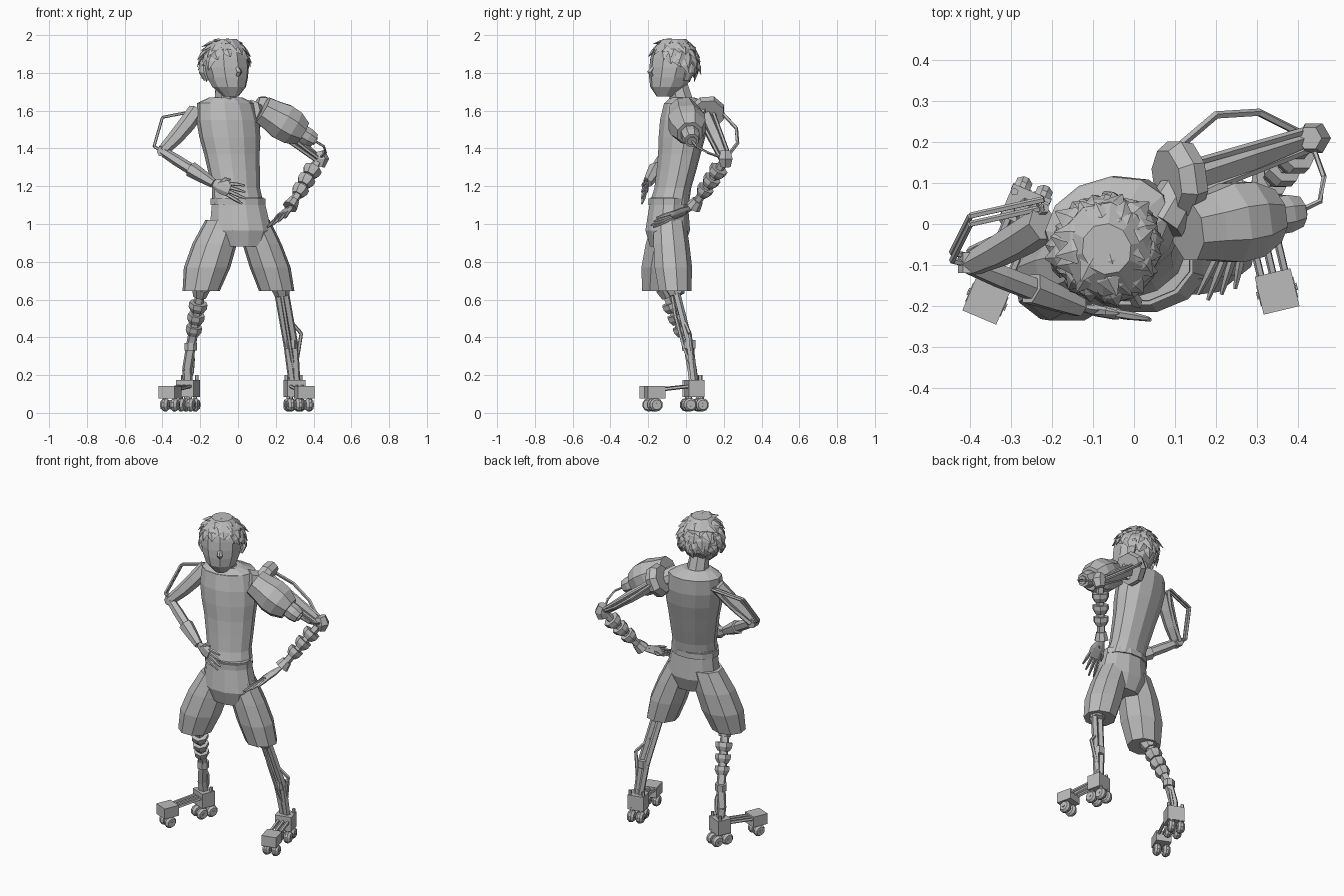
import bpy, bmesh, math, random
from mathutils import Vector, Matrix

cube = bpy.data.objects.get("Cube")
if cube:
    bpy.data.objects.remove(cube, do_unlink=True)

random.seed(4)
UP = Vector((0, 0, 1))
FRONT = Vector((0, -1, 0))
LEFT = Vector((1, 0, 0))
NONE = Vector()

grey = bpy.data.materials.new("plain_grey")
grey.use_nodes = True
shade = (0.5, 0.5, 0.5, 1)
grey.diffuse_color = shade
grey.node_tree.nodes["Principled BSDF"].inputs["Base Color"].default_value = shade


def finish(name, bm):
    bmesh.ops.recalc_face_normals(bm, faces=bm.faces[:])
    mesh = bpy.data.meshes.new(name)
    bm.to_mesh(mesh)
    bm.free()
    mesh.materials.append(grey)
    obj = bpy.data.objects.new(name, mesh)
    bpy.context.scene.collection.objects.link(obj)


def tube(name, start, end, radii, bow=NONE, sides=6, depth=1.0, ref=FRONT, axis=None, phase=0.5):
    """Loft evenly spaced rings from start to end, bowed sideways in the middle."""
    start, end, bow = Vector(start), Vector(end), Vector(bow)
    last = len(radii) - 1
    points = [start.lerp(end, i / last) + bow * math.sin(math.pi * i / last) for i in range(last + 1)]
    bm = bmesh.new()
    rings = []
    for i, (point, radius) in enumerate(zip(points, radii)):
        along = axis or (points[min(i + 1, last)] - points[max(i - 1, 0)]).normalized()
        side = along.cross(ref)
        if side.length < 0.05:
            side = along.cross(LEFT)
        side.normalize()
        out = side.cross(along) * depth
        angles = [(k + phase) * math.tau / sides for k in range(sides)]
        rings.append([bm.verts.new(point + (side * math.sin(a) + out * math.cos(a)) * radius) for a in angles])
    for low, high in zip(rings, rings[1:]):
        for k in range(sides):
            n = (k + 1) % sides
            bm.faces.new((low[k], low[n], high[n], high[k]))
    bm.faces.new(rings[0])
    bm.faces.new(rings[-1])
    finish(name, bm)


def rod(name, start, end, bow=NONE, radius=0.01):
    tube(name, start, end, [radius] * 4, bow, sides=5)


def linkage(name, joints, radius=0.01):
    for start, end in zip(joints, joints[1:]):
        rod(name, start, end, radius=radius)


def block(name, centre, size, yaw):
    bm = bmesh.new()
    place = Matrix.Translation(centre) @ Matrix.Rotation(yaw, 4, "Z") @ Matrix.Diagonal((*size, 1))
    bmesh.ops.create_cube(bm, size=1, matrix=place)
    finish(name, bm)


def flared_rings(name, start, end, count, first, final):
    """A stack of tapering cuffs between two points."""
    for i in range(count):
        low, high = start.lerp(end, i / count), start.lerp(end, (i + 0.75) / count)
        radius = first + (final - first) * i / count
        tube(name, low, high, [radius, radius, radius * 0.7], sides=7)


def hand(name, wrist, tip, spread, thumb_side):
    spread = Vector(spread).normalized()
    ahead = tip - wrist
    knuckle = wrist.lerp(tip, 0.5)
    tube(name + "_palm", wrist, knuckle, [0.02, 0.04, 0.04], depth=0.4, ref=ahead.cross(spread))
    for i in range(4):
        shift = spread * (i - 1.5) * 0.02
        tip_end = tip + shift * 1.6 - ahead * 0.06 * abs(i - 1)
        tube(name + "_finger", knuckle + shift - ahead * 0.05, tip_end, [0.01, 0.01, 0.005], sides=5)
    thumb = wrist.lerp(tip, 0.15)
    side = spread * thumb_side * 0.05
    tube(name + "_thumb", thumb, wrist.lerp(tip, 0.45) + side, [0.015, 0.01, 0.005], side * 0.4, sides=5)


# Joints
waist = Vector((0, -0.09, 1.1))
collar = Vector((-0.065, 0, 1.64))
nape = collar + UP * 0.03 + FRONT * 0.02
right_shoulder, left_shoulder = Vector((-0.22, 0, 1.6)), Vector((0.13, 0.11, 1.57))
right_elbow, left_elbow = Vector((-0.4, -0.1, 1.385)), Vector((0.43, 0.21, 1.345))
right_wrist, left_wrist = Vector((-0.13, -0.205, 1.215)), Vector((0.275, 0.04, 1.09))
right_knee, left_knee = Vector((-0.195, -0.115, 0.66)), Vector((0.225, -0.06, 0.67))
right_ankle, left_ankle = Vector((-0.25, 0.01, 0.35)), Vector((0.28, 0.02, 0.36))
right_heel, left_heel = Vector((-0.265, 0.04, 0)), Vector((0.3, 0.045, 0))
right_toe, left_toe = Vector((-0.36, -0.185, 0)), Vector((0.35, -0.165, 0))

# Torso, neck and belt
chest_front = Vector((0.3, -1, 0)).normalized()
tube("shirt", waist, collar, [0.14, 0.13, 0.14, 0.15, 0.165, 0.17, 0.155], -FRONT * 0.01,
     sides=12, depth=0.73, ref=chest_front, axis=UP)
tube("shirt_yoke", collar, nape, [0.155, 0.09], sides=12, depth=0.7, ref=chest_front, axis=UP)
tube("neck", collar + FRONT * 0.02, nape + UP * 0.09 + FRONT * 0.03, [0.065, 0.055], sides=8)
tube("belt", waist, waist + UP * 0.035, [0.15, 0.15], sides=12, depth=0.75, axis=UP)

# Shorts
tube("shorts_hips", waist + UP * 0.04, (0.02, -0.1, 0.88), [0.14, 0.155, 0.17, 0.13],
     sides=12, depth=0.72, axis=UP)
for label, s, hem, widths in (("right", -1, right_knee + FRONT * 0.03, [0.1, 0.12, 0.125, 0.1]),
                              ("left", 1, left_knee - LEFT * 0.02, [0.095, 0.105, 0.11, 0.095])):
    hem.z = 0.645
    tube(label + "_shorts_leg", waist + LEFT * s * 0.075 - UP * 0.08, hem, widths,
         LEFT * s * 0.01, sides=9, depth=0.93, axis=UP)

# Head, turned a little to its left
face = Vector((0.5, -0.88, 0))
cheek = UP.cross(face)
head = Vector((-0.062, -0.07, 1.8))


def on_head(forward, sideways, height):
    return head + face * forward + cheek * sideways + UP * height


tube("head", on_head(0.05, 0, -0.125), on_head(-0.01, 0, 0.18), [0.04, 0.09, 0.11, 0.12, 0.12, 0.11, 0.06],
     face * -0.02, sides=10, depth=1.06, ref=face, axis=UP, phase=0)
tube("nose", on_head(0.11, 0, 0.04), on_head(0.11, 0, -0.03), [0.01, 0.015, 0.01], face * 0.03,
     sides=4, ref=face, axis=UP, phase=0)
for label, s in (("left", 1), ("right", -1)):
    tube(label + "_ear", on_head(-0.02, s * 0.11, -0.04), on_head(-0.04, s * 0.12, 0.04), [0.01, 0.015, 0.01],
         cheek * s * 0.01, depth=2, ref=face, axis=UP)

# Hair: pointed locks lying over the skull
crown = on_head(-0.01, 0, 0.055)
count = 110
for i in range(count):
    z = 1 - (2 * i + 1) / count
    turn = i * math.pi * (3 - math.sqrt(5))
    level = math.sqrt(1 - z * z)
    normal = (face * math.cos(turn) + cheek * math.sin(turn)) * level + UP * z
    if z < 0.55 * normal.dot(face) - 0.08:
        continue
    root = crown + normal * 0.12
    sweep = normal * z - UP + UP.cross(normal) * random.uniform(-0.5, 0.6)
    sweep.normalize()
    tip = root + (sweep + normal * random.uniform(0, 0.3)) * random.uniform(0.05, 0.07)
    tube("hair_lock", root - sweep * 0.03 - normal * 0.01, tip, [0.02, 0.03, 0.002], normal * 0.005,
         sides=4, depth=0.35, ref=normal, phase=0)

# Right arm, bent with the hand on the waist
tube("right_upper_arm", right_shoulder, right_elbow, [0.045, 0.045, 0.04, 0.03], LEFT * 0.01)
rod("right_arm_strut", right_shoulder - FRONT * 0.04, right_elbow - FRONT * 0.03, LEFT * 0.02, 0.015)
tube("right_elbow", right_elbow - FRONT * 0.03, right_elbow + FRONT * 0.02, [0.03, 0.03], sides=7)
cuff = right_elbow.lerp(right_wrist, 0.55)
tube("right_forearm", right_elbow, cuff, [0.025, 0.03, 0.03])
tube("right_cuff", cuff, right_wrist, [0.042, 0.035, 0.025])
for s in (0, 0.02):
    brace = [right_shoulder - FRONT * 0.04, Vector((-0.4, 0, 1.565)), Vector((-0.445, -0.09, 1.41)), right_elbow]
    linkage("right_arm_brace", [joint - FRONT * s for joint in brace], 0.008)
hand("right_hand", right_wrist, Vector((0.045, -0.235, 1.15)), (0.25, 0, 1), 1)

# Left shoulder: round plate and armoured drum with a hollow end
disc = left_shoulder - LEFT * 0.02 + UP * 0.02
disc_axis = Vector((0.06, 0.01, -0.03))
tube("left_shoulder_disc", disc - disc_axis * 0.5, disc + disc_axis * 0.5, [0.08, 0.1, 0.09], sides=8)
tube("left_shoulder_joint", collar + LEFT * 0.13 - UP * 0.04, left_shoulder, [0.06, 0.05], sides=8)
drum_top, drum_end = Vector((0.13, -0.015, 1.605)), Vector((0.34, 0.02, 1.48))
tube("left_shoulder_drum", drum_top, drum_end, [0.08, 0.09, 0.105, 0.1, 0.07], sides=8)
drum_tip = drum_end.lerp(drum_top, -0.3)
tube("left_drum_nozzle", drum_end, drum_tip, [0.05, 0.05, 0.04], sides=8)
tube("left_drum_socket", drum_end, drum_end.lerp(drum_top, -0.34), [0.025, 0.025], sides=8)

# Left arm: bars, cables and ringed forearm
tube("left_upper_bar", left_shoulder, left_elbow, [0.035, 0.035, 0.02], sides=5)
for shift in (UP * 0.02 - FRONT * 0.035, FRONT * 0.045, FRONT * 0.03 - UP * 0.035):
    rod("left_arm_rod", left_shoulder + shift, left_elbow + shift * 0.6)
tube("left_elbow", left_elbow + UP * 0.04, left_elbow - UP * 0.04, [0.03, 0.042, 0.03], LEFT * 0.01)
rod("left_back_cable", disc - FRONT * 0.08, left_elbow, (-0.02, 0.08, 0))
rod("left_elbow_cable", drum_tip, left_elbow, (0.05, -0.04, 0), 0.007)
rod("left_forearm_core", left_elbow, left_wrist, radius=0.024)
flared_rings("left_forearm_ring", left_elbow.lerp(left_wrist, 0.2), left_elbow.lerp(left_wrist, 0.8), 3, 0.05, 0.042)
tube("left_wrist", left_elbow.lerp(left_wrist, 0.86), left_wrist, [0.03, 0.042], sides=8)
hand("left_hand", left_wrist, Vector((0.195, -0.185, 1)), (1, 0, 0.5), -1)

# Right lower leg: stacked cuffs around a core
shank = right_ankle - UP * 0.12 - LEFT * 0.02 - FRONT * 0.02
linkage("right_shin", [right_knee, right_ankle, shank, right_heel + UP * 0.15], 0.027)
tube("right_knee", right_knee, right_knee.lerp(right_ankle, 0.15), [0.05, 0.035], sides=7)
flared_rings("right_shin_ring", right_knee.lerp(right_ankle, 0.25), right_knee.lerp(right_ankle, 0.85), 3, 0.05, 0.04)
tube("right_ankle_ring", right_ankle + UP * 0.02, right_ankle - UP * 0.02, [0.035, 0.035], sides=7)
rod("right_ankle_rod", right_ankle, right_heel + UP * 0.15, (0.02, 0.02, 0))

# Left lower leg: twin struts with an outer rod
for s in (-1, 1):
    shift = LEFT * s * 0.02
    linkage("left_shin_strut", [left_knee + shift, left_ankle + shift, left_heel + UP * 0.15 + shift * 0.6], 0.02)
tube("left_knee", left_knee, left_knee.lerp(left_ankle, 0.15), [0.055, 0.04], sides=7)
tube("left_shin_clamp", left_ankle + UP * 0.025, left_ankle - UP * 0.02, [0.036, 0.036])
rod("left_front_rod", left_knee + FRONT * 0.02, left_heel + UP * 0.2, FRONT * 0.02)
linkage("left_outer_rod", [left_knee.lerp(left_ankle, 0.5), left_ankle + LEFT * 0.055 + UP * 0.06, left_heel + UP * 0.2])


# Wheeled feet
def foot(name, heel, toe):
    ahead = (toe - heel).normalized()
    side = UP.cross(ahead)
    yaw = math.atan2(ahead.x, -ahead.y)
    block(name + "_heel_block", heel + UP * 0.13, (0.1, 0.085, 0.09), yaw)
    block(name + "_toe_block", toe + UP * 0.11, (0.09, 0.095, 0.065), yaw)
    for i in (-1, 0, 1):
        shift = side * i * 0.03
        rod(name + "_beam", heel + shift + UP * 0.145, toe + shift + UP * 0.12)
    for s in (-1, 1):
        spur = heel - ahead * 0.025 + side * s * 0.04
        rod(name + "_heel_spur", spur + UP * 0.1, spur + UP * 0.2)
        for centre in (heel + ahead * 0.03, heel - ahead * 0.035, toe):
            hub = centre + side * s * 0.027 + UP * 0.043
            half = side * 0.02
            tube(name + "_wheel", hub - half, hub + half, [0.026, 0.036, 0.036, 0.026], sides=10)
            rod(name + "_axle", hub - half * 1.2, hub + half * 1.2)
            rod(name + "_wheel_fork", hub, hub + UP * 0.055)


foot("right_foot", right_heel, right_toe)
foot("left_foot", left_heel, left_toe)
